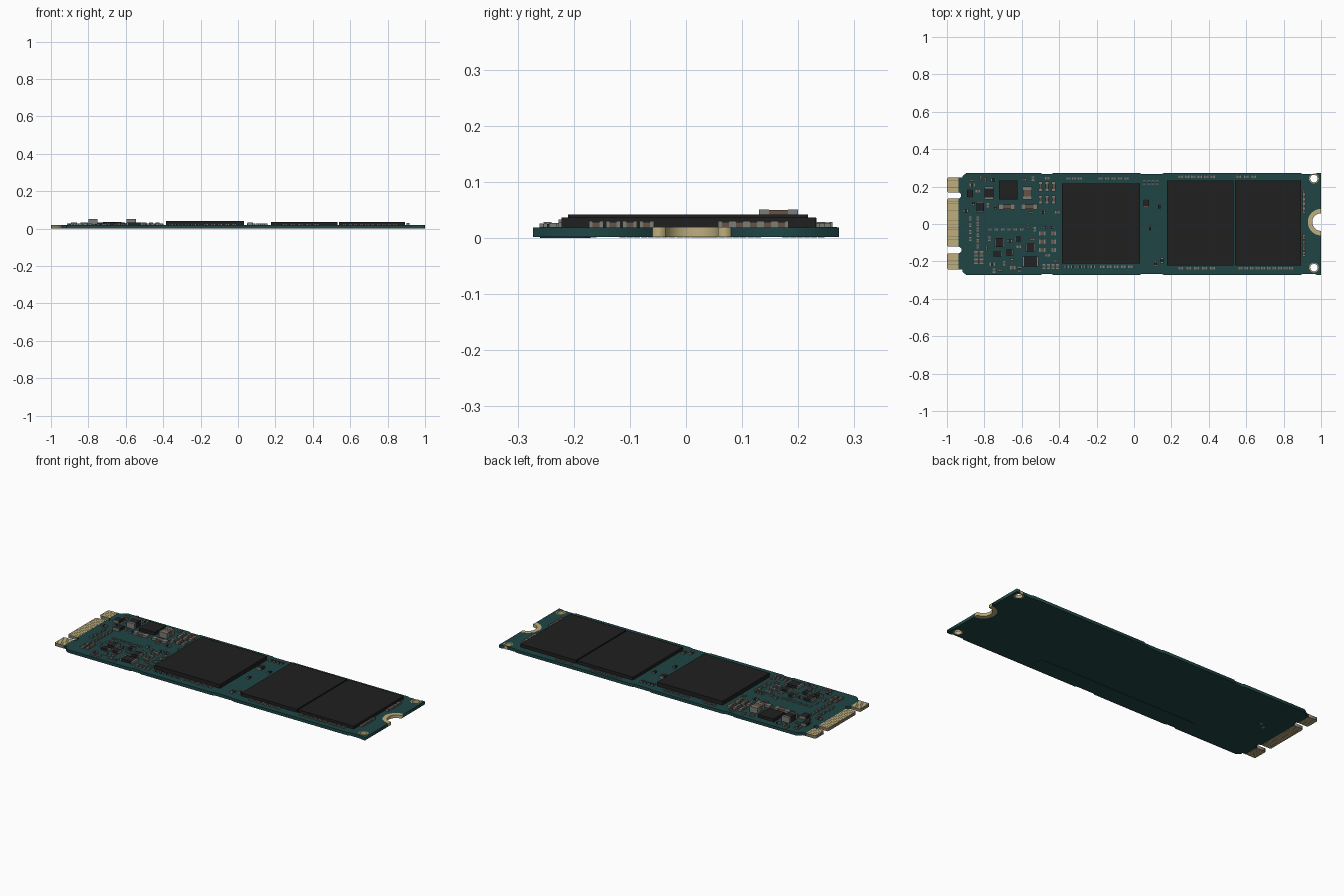
import bpy, bmesh, math, random
from mathutils import Matrix

random.seed(4)
Z0, Z1 = 0.002, 0.019          # underside and top of the circuit board


def mat(name, r, g, b):
    m = bpy.data.materials.new(name)
    m.diffuse_color = (r, g, b, 1)
    return m


TEAL = mat("board_teal", 0.014, 0.060, 0.060)
BLACK = mat("chip_black", 0.014, 0.014, 0.014)
GOLD = mat("contact_gold", 0.52, 0.43, 0.21)
CORE = mat("tab_core_tan", 0.22, 0.19, 0.13)
GREY = mat("solder_grey", 0.20, 0.20, 0.19)
BROWN = mat("capacitor_brown", 0.13, 0.085, 0.065)
DARK = mat("component_dark", 0.016, 0.016, 0.018)
MATS = [TEAL, BLACK, GOLD, CORE, GREY, BROWN, DARK]


def link(name, mesh, mats):
    ob = bpy.data.objects.new(name, mesh)
    for m in mats:
        mesh.materials.append(m)
    bpy.context.collection.objects.link(ob)
    return ob


def plate(name, loops, z0, z1, m):
    """Flat plate from closed outlines; inner outlines become holes."""
    cu = bpy.data.curves.new(name, 'CURVE')
    cu.dimensions, cu.fill_mode, cu.extrude = '2D', 'BOTH', (z1 - z0) / 2
    for pts in loops:
        s = cu.splines.new('POLY')
        s.points.add(len(pts) - 1)
        for p, (x, y) in zip(s.points, pts):
            p.co = (x, y, 0, 1)
        s.use_cyclic_u = True
    tmp = bpy.data.objects.new(name + "_curve", cu)
    bpy.context.collection.objects.link(tmp)
    dg = bpy.context.evaluated_depsgraph_get()
    me = bpy.data.meshes.new_from_object(tmp.evaluated_get(dg))
    bpy.data.objects.remove(tmp)
    me.materials.clear()
    me.transform(Matrix.Translation((0, 0, (z0 + z1) / 2)))
    return link(name, me, [m])


def arc(cx, cy, r, a0, a1, n):
    return [(cx + r * math.cos(math.radians(a0 + (a1 - a0) * i / n)),
             cy + r * math.sin(math.radians(a0 + (a1 - a0) * i / n))) for i in range(n + 1)]


def box(bm, x0, x1, y0, y1, z0, z1, m):
    mx = Matrix.Translation(((x0 + x1) / 2, (y0 + y1) / 2, (z0 + z1) / 2)) @ \
        Matrix.Diagonal((x1 - x0, y1 - y0, z1 - z0, 1))
    for v in bmesh.ops.create_cube(bm, size=1, matrix=mx)['verts']:
        for f in v.link_faces:
            f.material_index = MATS.index(m)


def finish(name, bm):
    me = bpy.data.meshes.new(name)
    bm.to_mesh(me)
    bm.free()
    return link(name, me, MATS)


def boxes(name, items):
    bm = bmesh.new()
    for it in items:
        box(bm, *it)
    return finish(name, bm)


# ---- circuit board outline, with shallow edge recesses and connector notches
def long_edge(s):
    pts = [(-0.918, s * 0.249), (-0.918, s * 0.256), (-0.895, s * 0.273)]
    for a, b in ((-0.50, -0.43), (0.03, 0.16), (0.89, 0.98)):
        pts += [(a, s * 0.273), (a + 0.012, s * 0.267), (b - 0.012, s * 0.267), (b, s * 0.273)]
    return pts + [(1.0, s * 0.273)]


TABS = [(0.169, 0.249), (-0.121, 0.136), (-0.243, -0.157)]
NOTCH = (1.0, 0.01)
outline = long_edge(-1)
outline += arc(*NOTCH, 0.070, 270, 90, 20)
outline += long_edge(1)[::-1]
outline += [(-0.94, 0.249)]
for hi, lo in ((0.169, 0.136), (-0.121, -0.157)):
    outline += arc(-0.94, (hi + lo) / 2, (hi - lo) / 2, 90, -90, 8)
outline += [(-0.94, -0.243), (-0.918, -0.243)]
HOLES = [(0.962, 0.243), (0.962, -0.233)]
plate("circuit_board", [outline] + [arc(x, y, 0.025, 0, 345, 23) for x, y in HOLES], Z0, Z1, TEAL)

# ---- gold mounting notch and hole rims
plate("mounting_notch_rim", [arc(*NOTCH, 0.071, 90, 270, 20) + arc(*NOTCH, 0.047, 270, 90, 20)],
      Z0 - 0.0005, Z1 + 0.0005, GOLD)
for i, (x, y) in enumerate(HOLES):
    plate(f"hole_rim_{i}", [arc(x, y, 0.026, 0, 345, 23), arc(x, y, 0.020, 0, 345, 23)],
          Z0 - 0.0005, Z1 + 0.0005, GOLD)

# ---- edge connector: tongues and contact fingers on both faces
fingers = []
for i, (lo, hi) in enumerate(TABS):
    c = 0.006
    plate(f"connector_tongue_{i}", [[(-0.94, lo), (-0.94, hi), (-1 + c, hi), (-1, hi - c),
                                     (-1, lo + c), (-1 + c, lo)]], Z0, Z1, CORE)
    n = round((hi - lo - 0.004) / 0.0125)
    p = (hi - lo - 0.004) / n
    for k in range(n):
        y = lo + 0.002 + p * (k + 0.5)
        for z in (Z0 - 0.0007, Z1):
            fingers.append((-0.998, -0.938, y - p * 0.46, y + p * 0.46, z, z + 0.0007, GOLD))
boxes("connector_fingers", fingers)

# ---- large chips
CHIPS = [("controller_chip", -0.385, 0.032, -0.21, 0.217, 0.042),
         ("memory_chip_left", 0.176, 0.531, -0.222, 0.232, 0.037),
         ("memory_chip_right", 0.539, 0.893, -0.222, 0.232, 0.037),
         ("power_chip", -0.722, -0.622, 0.132, 0.233, 0.036)]
for name, x0, x1, y0, y1, z in CHIPS:
    boxes(name, [(x0, x1, y0, y1, Z1 - 0.002, z, BLACK)])

# ---- underside label and two underside parts
r = 0.03
label = arc(0.44, -0.2, r, 0, 90, 6) + arc(-0.53, -0.2, r, 90, 180, 6) + \
    arc(-0.53, -0.23, r, 180, 270, 6) + arc(0.44, -0.23, r, 270, 360, 6)
plate("underside_label", [label], 0, Z0, TEAL)
boxes("underside_pads", [(x - 0.008, x + 0.008, y - 0.01, y + 0.01, 0.0005, Z0, GREY)
                         for x, y in ((-0.80, 0.045), (-0.83, 0.025))])

# ---- small surface parts: body with a solder end on each short side
bm = bmesh.new()
used = [c[1:5] for c in CHIPS]


def part(x, y, w, d, h=0.012, m=BROWN, e=0.26):
    x0, x1, y0, y1 = x - w / 2, x + w / 2, y - d / 2, y + d / 2
    used.append((x0, x1, y0, y1))
    t = Z1 + h
    if w >= d:
        a, b = x0 + w * e, x1 - w * e
        box(bm, x0, a, y0, y1, Z1, t, GREY)
        box(bm, b, x1, y0, y1, Z1, t, GREY)
        box(bm, a, b, y0 + 0.001, y1 - 0.001, Z1, t - 0.001, m)
    else:
        a, b = y0 + d * e, y1 - d * e
        box(bm, x0, x1, y0, a, Z1, t, GREY)
        box(bm, x0, x1, b, y1, Z1, t, GREY)
        box(bm, x0 + 0.001, x1 - 0.001, a, b, Z1, t - 0.001, m)


def row(x0, y0, x1, y1, n, w, d, h=0.008, m=BROWN):
    for i in range(n):
        t = i / (n - 1)
        part(x0 + (x1 - x0) * t, y0 + (y1 - y0) * t, w, d, h, m)


# rows along the long edges and the mounting end
row(-0.35, 0.243, -0.29, 0.243, 3, 0.022, 0.012)
row(-0.18, 0.243, -0.04, 0.243, 5, 0.022, 0.012)
row(-0.36, -0.228, -0.22, -0.228, 5, 0.024, 0.014, 0.008, DARK)
row(-0.17, -0.228, -0.02, -0.228, 5, 0.022, 0.014)
row(0.25, 0.252, 0.42, 0.252, 6, 0.024, 0.012)
row(0.56, 0.252, 0.64, 0.252, 3, 0.024, 0.012)
row(0.25, -0.237, 0.42, -0.237, 5, 0.026, 0.014)
row(0.57, -0.237, 0.84, -0.237, 10, 0.02, 0.014)
row(0.908, 0.17, 0.908, 0.07, 5, 0.016, 0.026, 0.011)
row(0.908, -0.07, 0.908, -0.16, 4, 0.016, 0.026, 0.011)
# gap between the chips
row(0.055, 0.222, 0.125, 0.222, 4, 0.014, 0.022, 0.008, DARK)
row(0.115, -0.212, 0.15, -0.195, 2, 0.018, 0.03, 0.01, DARK)
part(0.066, 0.112, 0.03, 0.04, 0.013, DARK, 0.12)
part(0.135, 0.092, 0.014, 0.026, 0.01, DARK, 0.12)
part(0.085, -0.022, 0.014, 0.026, 0.01, DARK, 0.12)
# connector end: columns, bars and grey blocks
row(-0.835, 0.03, -0.835, -0.12, 6, 0.014, 0.02)
row(-0.875, 0.03, -0.875, -0.08, 4, 0.014, 0.02)
row(-0.845, -0.16, -0.815, -0.16, 2, 0.02, 0.03)
row(-0.845, -0.20, -0.815, -0.20, 2, 0.02, 0.03)
row(-0.50, 0.20, -0.43, 0.20, 3, 0.02, 0.055, 0.013)
row(-0.50, 0.13, -0.43, 0.13, 3, 0.02, 0.045, 0.013)
row(-0.48, -0.228, -0.41, -0.228, 4, 0.016, 0.026)
row(-0.68, 0.092, -0.56, 0.092, 2, 0.09, 0.028, 0.012)
row(-0.77, -0.03, -0.60, -0.03, 6, 0.018, 0.012)
row(-0.49, -0.05, -0.49, -0.14, 3, 0.036, 0.022)
row(-0.43, -0.05, -0.43, -0.14, 3, 0.024, 0.022)
# tall coils
part(-0.775, 0.165, 0.05, 0.07, 0.032, DARK, 0.15)
part(-0.57, 0.165, 0.05, 0.07, 0.032, BROWN)
# dark regulators
for x, y, w, d in ((-0.877, 0.163, 0.034, 0.045), (-0.822, 0.09, 0.04, 0.055), (-0.72, -0.10, 0.05, 0.05),
                   (-0.665, -0.152, 0.04, 0.035), (-0.73, -0.16, 0.05, 0.03), (-0.555, -0.125, 0.05, 0.045),
                   (-0.553, -0.2, 0.085, 0.055), (-0.62, -0.08, 0.03, 0.03)):
    part(x, y, w, d, 0.014, DARK, 0.1)

# filler resistors and capacitors in the two crowded corners
for x0, x1, y0, y1, n in ((-0.90, -0.41, 0.06, 0.25, 300), (-0.80, -0.41, -0.25, -0.01, 220)):
    for _ in range(n):
        w, d = random.choice(((0.024, 0.014), (0.014, 0.024), (0.03, 0.018)))
        x, y = random.uniform(x0, x1), random.uniform(y0, y1)
        g = 0.009
        if all(x + w / 2 + g < a or x - w / 2 - g > b or y + d / 2 + g < c or y - d / 2 - g > e
               for a, b, c, e in used):
            part(x, y, w, d, random.choice((0.007, 0.010)), random.choice((BROWN, BROWN, DARK)))
finish("surface_components", bm)
